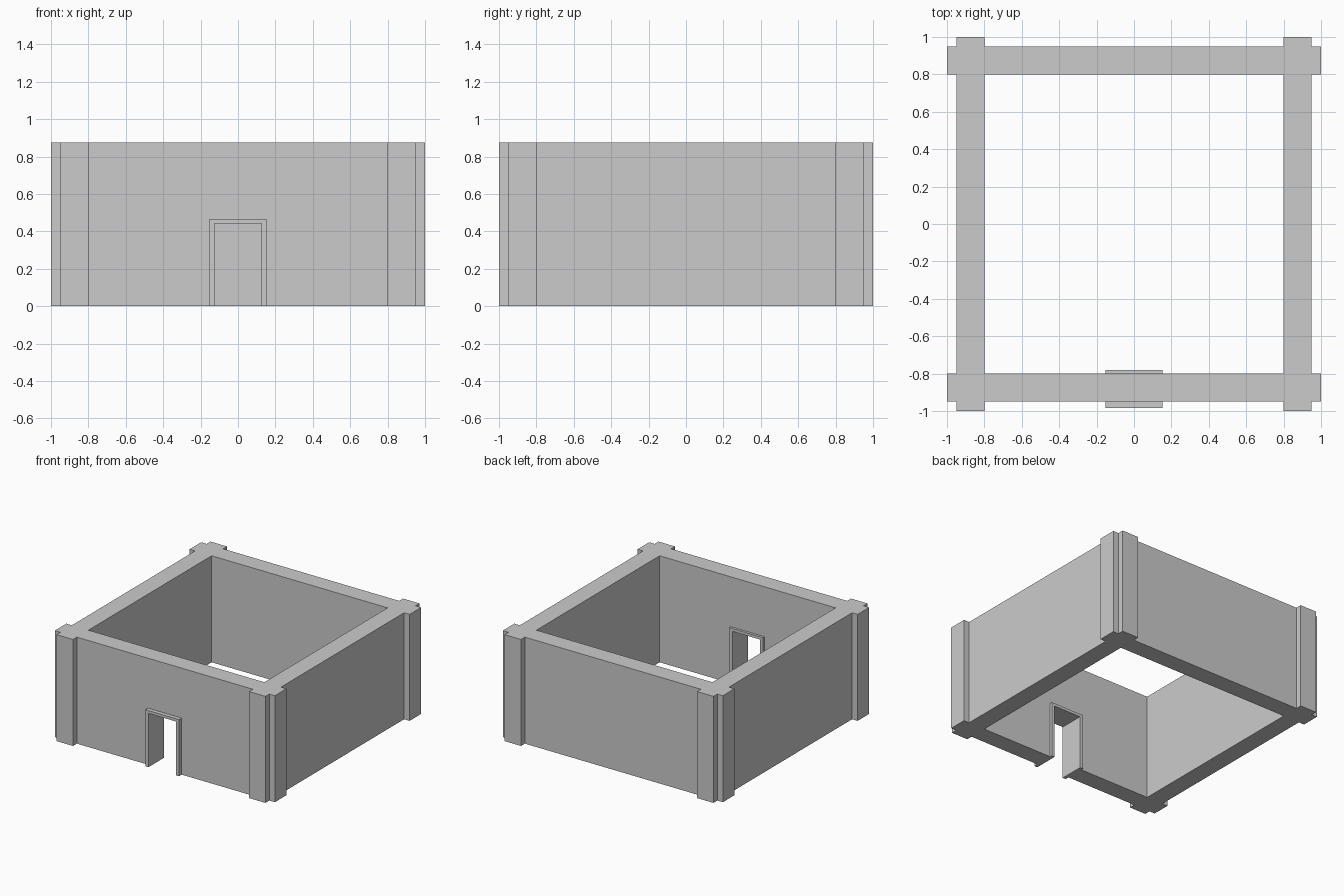
import bpy, bmesh

if "Cube" in bpy.data.objects:
    bpy.data.objects.remove(bpy.data.objects["Cube"])

HEIGHT = 0.875
DOOR_W, DOOR_H = 0.125, 0.442
TRIM_W, TRIM_H = 0.153, 0.465


def extruded(name, loops, vec):
    """Fill planar loops (later loops are holes) and extrude along vec."""
    bm = bmesh.new()
    edges = []
    for loop in loops:
        vs = [bm.verts.new(p) for p in loop]
        edges += [bm.edges.new((v, vs[(i + 1) % len(vs)])) for i, v in enumerate(vs)]
    bmesh.ops.triangle_fill(bm, use_beauty=True, edges=edges)
    ext = bmesh.ops.extrude_face_region(bm, geom=bm.faces[:], use_keep_orig=True)
    top = [g for g in ext["geom"] if isinstance(g, bmesh.types.BMVert)]
    bmesh.ops.translate(bm, verts=top, vec=vec)
    bmesh.ops.recalc_face_normals(bm, faces=bm.faces[:])
    mesh = bpy.data.meshes.new(name)
    bm.to_mesh(mesh)
    bm.free()
    obj = bpy.data.objects.new(name, mesh)
    bpy.context.collection.objects.link(obj)
    return obj


# Walls: one corner of the plan turned four times, with a square courtyard
corner = [(.95, .8), (1, .8), (1, .95), (.95, .95), (.95, 1), (.8, 1), (.8, .95)]
outer = []
for _ in range(4):
    outer += [(x, y, 0) for x, y in corner]
    corner = [(-y, x) for x, y in corner]
inner = [(.8, .8, 0), (-.8, .8, 0), (-.8, -.8, 0), (.8, -.8, 0)]
walls = extruded("walls", [outer, inner], (0, 0, HEIGHT))

# Doorway cut through the front wall
opening = [(-DOOR_W, -1.1, -.1), (DOOR_W, -1.1, -.1),
           (DOOR_W, -1.1, DOOR_H), (-DOOR_W, -1.1, DOOR_H)]
cutter = extruded("doorway_cutter", [opening], (0, .45, 0))
cutter.hide_render = True
cutter.display_type = 'WIRE'
cut = walls.modifiers.new("doorway", 'BOOLEAN')
cut.operation = 'DIFFERENCE'
cut.solver = 'EXACT'
cut.object = cutter

# Door trim on the outer and inner wall faces
arch = [(-TRIM_W, 0), (-TRIM_W, TRIM_H), (TRIM_W, TRIM_H), (TRIM_W, 0),
        (DOOR_W, 0), (DOOR_W, DOOR_H), (-DOOR_W, DOOR_H), (-DOOR_W, 0)]
for name, y, depth in (("outer_door_trim", -.984, .034), ("inner_door_trim", -.8, .02)):
    extruded(name, [[(x, y, z) for x, z in arch]], (0, depth, 0))
